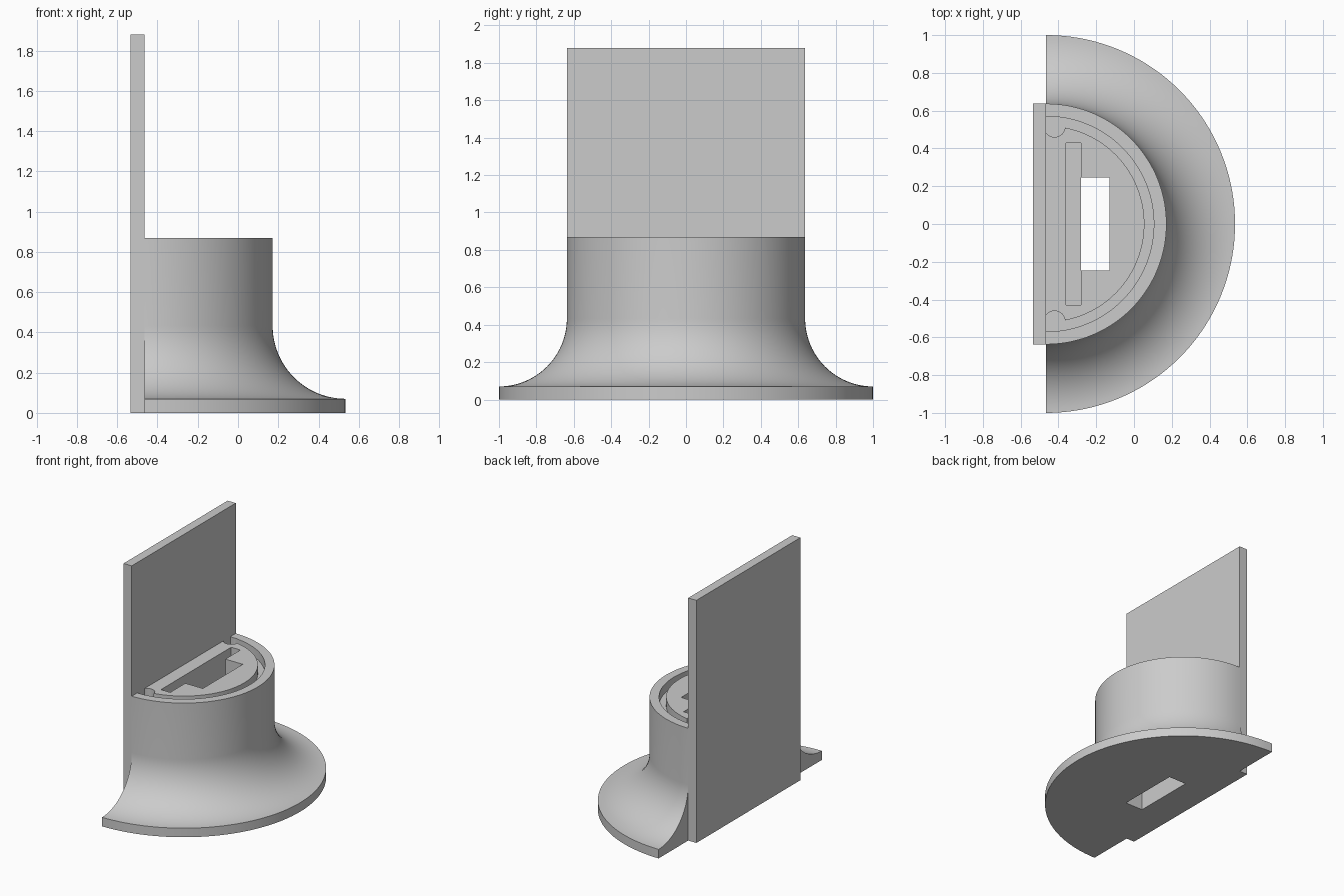
import bpy, bmesh, math
from mathutils import Matrix, Vector

cube = bpy.data.objects.get("Cube")
if cube:
    bpy.data.objects.remove(cube, do_unlink=True)

GREY = (0.6, 0.6, 0.6, 1.0)
mat = bpy.data.materials.new("light grey")
mat.use_nodes = True
mat.diffuse_color = GREY
bsdf = next(n for n in mat.node_tree.nodes if n.type == 'BSDF_PRINCIPLED')
bsdf.inputs["Base Color"].default_value = GREY

AXIS_X = -0.465      # flat side of the half-round pedestal
TOP, FLOOR = 0.87, 0.80
R_BASE, R_BODY = 1.0, 0.637
H_BASE = 0.07


def make_object(name, bm):
    bmesh.ops.recalc_face_normals(bm, faces=bm.faces[:])
    mesh = bpy.data.meshes.new(name)
    bm.to_mesh(mesh)
    bm.free()
    mesh.materials.append(mat)
    obj = bpy.data.objects.new(name, mesh)
    bpy.context.collection.objects.link(obj)
    return obj


def box(name, x0, x1, y0, y1, z0, z1):
    bm = bmesh.new()
    m = Matrix.Translation(((x0 + x1) / 2, (y0 + y1) / 2, (z0 + z1) / 2)) \
        @ Matrix.Diagonal((x1 - x0, y1 - y0, z1 - z0, 1))
    bmesh.ops.create_cube(bm, size=1, matrix=m)
    return make_object(name, bm)


def cylinder(name, x, y, r, z0, z1):
    bm = bmesh.new()
    bmesh.ops.create_cone(bm, cap_ends=True, segments=32, radius1=r, radius2=r,
                          depth=z1 - z0,
                          matrix=Matrix.Translation((x, y, (z0 + z1) / 2)))
    return make_object(name, bm)


def activate(obj):
    bpy.ops.object.select_all(action='DESELECT')
    obj.select_set(True)
    bpy.context.view_layer.objects.active = obj


def cut(target, cutter):
    mod = target.modifiers.new("cut", 'BOOLEAN')
    mod.operation = 'DIFFERENCE'
    mod.solver = 'EXACT'
    mod.object = cutter
    activate(target)
    bpy.ops.object.modifier_apply(modifier=mod.name)
    bpy.data.objects.remove(cutter, do_unlink=True)


# Pedestal: half-turn of a profile with a flared foot and a groove in the top
fillet = R_BASE - R_BODY
profile = [(0, 0), (R_BASE, 0)]
for i in range(25):
    a = math.pi / 2 * i / 24
    profile.append((R_BASE - fillet * math.sin(a),
                    H_BASE + fillet * (1 - math.cos(a))))
profile += [(R_BODY, TOP), (0.57, TOP), (0.57, FLOOR),
            (0.52, FLOOR), (0.52, TOP), (0, TOP)]

bm = bmesh.new()
verts = [bm.verts.new((AXIS_X, -r, z)) for r, z in profile]
edges = [bm.edges.new(pair) for pair in zip(verts, verts[1:])]
bmesh.ops.spin(bm, geom=verts + edges, cent=(AXIS_X, 0, 0), axis=(0, 0, 1),
               angle=math.pi, steps=72)
bmesh.ops.remove_doubles(bm, verts=bm.verts[:], dist=1e-5)
bmesh.ops.holes_fill(bm, edges=[e for e in bm.edges if e.is_boundary], sides=0)
pedestal = make_object("pedestal", bm)

# Round notches at the groove ends, a deep slot, and a window right through
for side in (-1, 1):
    cut(pedestal, cylinder("notch_cutter", -0.42, side * 0.515, 0.055, FLOOR, 1.0))
cut(pedestal, box("slot_cutter", -0.36, -0.28, -0.43, 0.43, 0.2, 1.0))
cut(pedestal, box("window_cutter", -0.281, -0.13, -0.245, 0.245, -0.1, 1.0))
activate(pedestal)
bpy.ops.object.shade_smooth_by_angle(angle=math.radians(30))

# Upright back plate
box("back_plate", -0.535, AXIS_X, -R_BODY, R_BODY, 0, 1.88)
